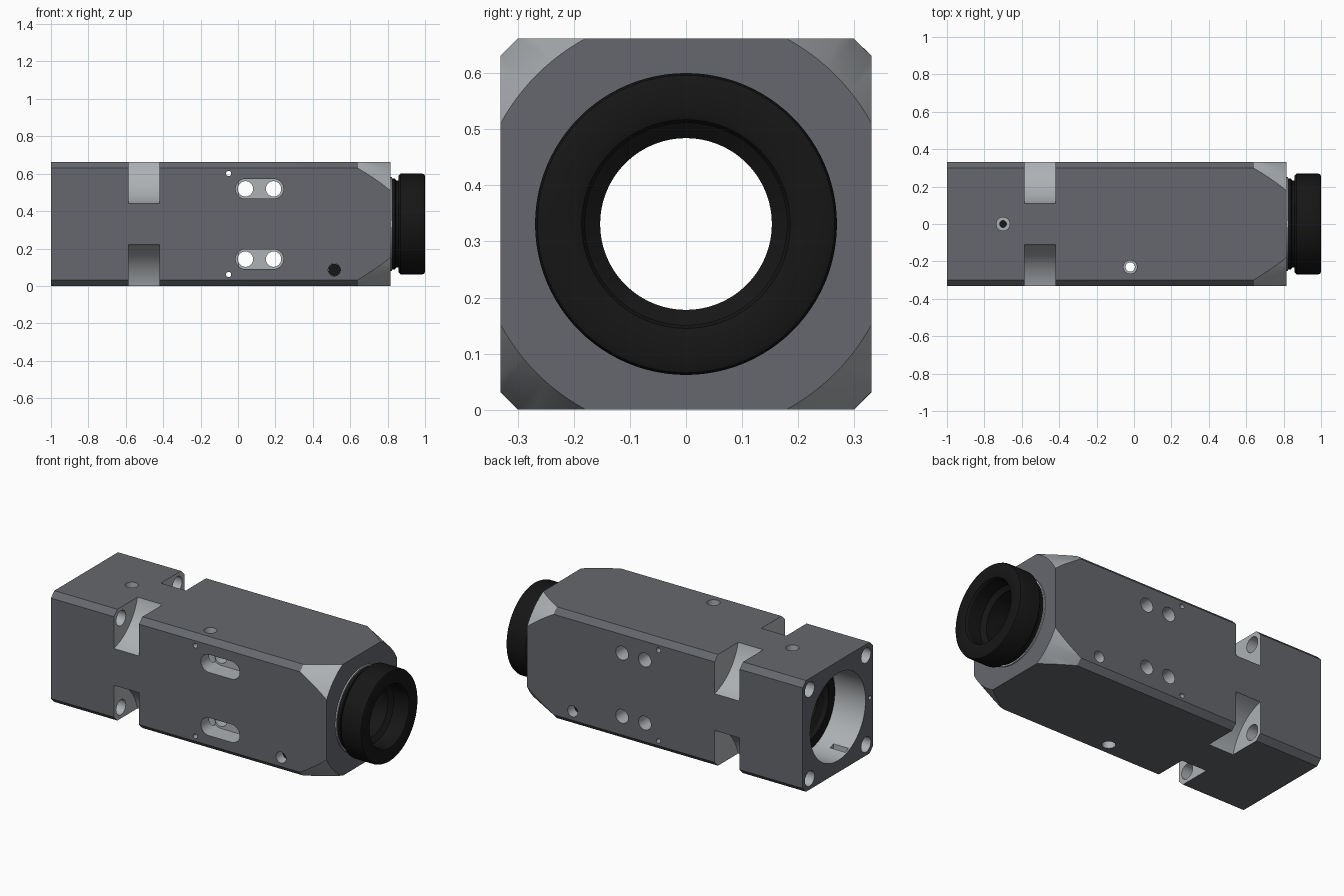
import bpy, bmesh, math
from mathutils import Matrix, Vector

if "Cube" in bpy.data.objects:
    bpy.data.objects.remove(bpy.data.objects["Cube"])

H = 0.331      # half width, also height of the bore axis
CH = 0.032     # long edge chamfer


def material(name, c):
    m = bpy.data.materials.new(name)
    m.diffuse_color = (*c, 1)
    m.use_nodes = True
    m.node_tree.nodes["Principled BSDF"].inputs["Base Color"].default_value = m.diffuse_color
    return m


SLATE = material("slate", (0.13, 0.137, 0.153))
METAL = material("bare_metal", (0.42, 0.44, 0.46))
BLACK = material("black", (0.008, 0.008, 0.008))


def to_object(name, bm, mat):
    bmesh.ops.recalc_face_normals(bm, faces=bm.faces)
    me = bpy.data.meshes.new(name)
    bm.to_mesh(me)
    bm.free()
    me.materials.append(mat)
    ob = bpy.data.objects.new(name, me)
    bpy.context.collection.objects.link(ob)
    return ob


def activate(ob):
    bpy.ops.object.select_all(action='DESELECT')
    ob.select_set(True)
    bpy.context.view_layer.objects.active = ob


def smooth(ob):
    activate(ob)
    bpy.ops.object.shade_smooth_by_angle(angle=math.radians(25))


def rod(name, p, q, r1, r2=None, mat=METAL, seg=32):
    """Cylinder or cone between two points, measured from the bore axis."""
    p, q = Vector(p), Vector(q)
    d = q - p
    bm = bmesh.new()
    mtx = (Matrix.Translation((p + q) / 2 + Vector((0, 0, H)))
           @ d.to_track_quat('Z', 'Y').to_matrix().to_4x4())
    bmesh.ops.create_cone(bm, cap_ends=True, segments=seg, radius1=r1,
                          radius2=r1 if r2 is None else r2, depth=d.length, matrix=mtx)
    return to_object(name, bm, mat)


def prism(name, pts, to3d, shift, mat=METAL):
    """Extrude a closed outline."""
    bm = bmesh.new()
    f = bm.faces.new([bm.verts.new(to3d(a, b)) for a, b in pts])
    g = bmesh.ops.extrude_face_region(bm, geom=[f])['geom']
    bmesh.ops.translate(bm, vec=shift, verts=[v for v in g if isinstance(v, bmesh.types.BMVert)])
    return to_object(name, bm, mat)


def ring(name, profile, mat, seg=96):
    """Revolve a closed (x, radius) profile about the bore axis."""
    bm = bmesh.new()
    loops = []
    for i in range(seg):
        a = 2 * math.pi * i / seg
        loops.append([bm.verts.new((x, r * math.cos(a), H + r * math.sin(a))) for x, r in profile])
    n = len(profile)
    for i in range(seg):
        A, B = loops[i], loops[(i + 1) % seg]
        for j in range(n):
            k = (j + 1) % n
            bm.faces.new((A[j], A[k], B[k], B[j]))
    ob = to_object(name, bm, mat)
    smooth(ob)
    return ob


# housing block: chamfered square bar
k = H - CH
outline = [(H, k), (k, H), (-k, H), (-H, k), (-H, -k), (-k, -H), (k, -H), (H, -k)]
body = prism("housing", outline, lambda y, z: (-1, y, H + z), (1.815, 0, 0), SLATE)
body.data.materials.append(METAL)


def cut(tool, op='DIFFERENCE'):
    tool.hide_render = True
    m = body.modifiers.new("cut", 'BOOLEAN')
    m.operation, m.object, m.solver = op, tool, 'EXACT'
    m.material_mode = 'TRANSFER'
    activate(body)
    bpy.ops.object.modifier_apply(modifier=m.name)
    bpy.data.objects.remove(tool, do_unlink=True)


# turned cone on the four front corners
cut(rod("cone", (-1.2, 0, 0), (0.9, 0, 0), 0.376 + 0.4 * 2.015, 0.376 - 0.4 * 0.085, seg=128), 'INTERSECT')

# main bore with rear and front counterbores
cut(rod("bore", (-1.1, 0, 0), (1.1, 0, 0), 0.153, seg=96))
cut(rod("rear_bore", (-1.1, 0, 0), (-0.62, 0, 0), 0.26, seg=96))
cut(rod("front_bore", (0.5, 0, 0), (1.1, 0, 0), 0.2, seg=96))

# scalloped corner pockets with screw holes from the rear face
for sy in (1, -1):
    for sz in (1, -1):
        c, s = 0.407, 0.265
        cut(rod("pocket", (-0.585, sy * c, sz * c), (-0.42, sy * c, sz * c), 0.307, seg=96))
        cut(rod("screw_hole", (-1.1, sy * s, sz * s), (-0.5, sy * s, sz * s), 0.045))

# paired slots on the front face, cross holes and pin holes through to the back
for sz in (1, -1):
    z = sz * 0.188
    x0, x1, r = 0.04, 0.19, 0.053
    pts = [(x1 + r * math.cos(t), r * math.sin(t))
           for t in [math.pi * (i / 16 - 0.5) for i in range(17)]]
    pts += [(x0 + x1 - a, -b) for a, b in pts]
    cut(prism("slot", pts, lambda a, b: (a, -0.4, H + z + b), (0, 0.18, 0)))
    for x in (x0, x1):
        cut(rod("cross_hole", (x, -0.4, z), (x, 0.4, z), 0.041))
    cut(rod("pin_hole", (-0.05, -0.4, sz * 0.27), (-0.05, 0.4, sz * 0.27), 0.014, seg=16))

# set screw holes low on both sides
for sy in (1, -1):
    cut(rod("set_hole", (0.515, sy * 0.4, -0.245), (0.515, sy * 0.18, -0.245), 0.033))

# holes from above: stepped port and a countersunk hole through the body
cut(rod("port", (-0.7, 0, 0.2), (-0.7, 0, 0.4), 0.018))
cut(rod("port_step", (-0.7, 0, 0.29), (-0.7, 0, 0.4), 0.036))
cut(rod("drop_hole", (-0.02, -0.23, -0.4), (-0.02, -0.23, 0.4), 0.025))
for sz in (1, -1):
    cut(rod("drop_step", (-0.02, -0.23, sz * 0.29), (-0.02, -0.23, sz * 0.4), 0.036))

# rear locating hole and key groove in the bore
cut(rod("locating_hole", (-1.1, -0.302, 0), (-0.93, -0.302, 0), 0.012, seg=16))
cut(prism("key_groove", [(-0.115, -0.27), (-0.085, -0.27), (-0.085, -0.2), (-0.115, -0.2)],
          lambda y, z: (-0.99, y, H + z), (0.1, 0, 0)))
smooth(body)

# black set screws
for sy, side in ((1, "back"), (-1, "front")):
    smooth(rod(side + "_set_screw", (0.515, sy * 0.19, -0.245), (0.515, sy * 0.27, -0.245), 0.0325, mat=BLACK))

# front eyepiece collar, shim ring and inner rear ring
ring("front_collar", [(0.505, 0.198), (0.505, 0.153), (0.88, 0.153), (0.9, 0.18), (0.985, 0.18),
                      (0.996, 0.186), (1.0, 0.196), (1.0, 0.256), (0.996, 0.265), (0.987, 0.269),
                      (0.868, 0.269), (0.857, 0.258), (0.857, 0.232), (0.845, 0.232),
                      (0.84, 0.242), (0.817, 0.242), (0.817, 0.198)], BLACK)
ring("shim_ring", [(0.81, 0.202), (0.81, 0.25), (0.823, 0.25), (0.823, 0.202)], METAL)
ring("rear_inner_ring", [(-0.8, 0.258), (-0.8, 0.2), (-0.78, 0.19), (-0.76, 0.155),
                         (-0.622, 0.155), (-0.622, 0.258)], BLACK)
